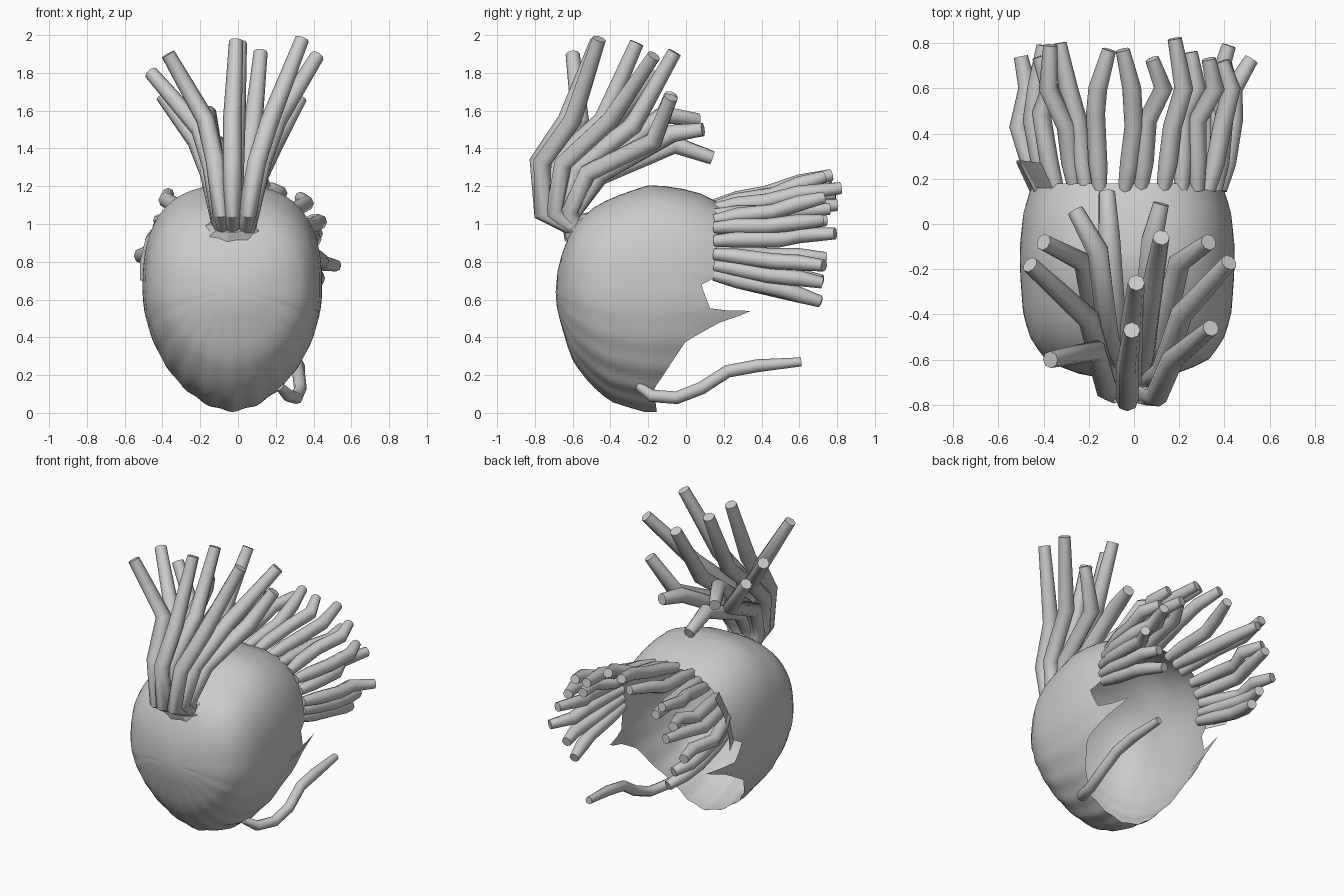
import bpy, math

if "Cube" in bpy.data.objects:
    bpy.data.objects.remove(bpy.data.objects["Cube"])

grey = bpy.data.materials.new("plain_grey")
grey.diffuse_color = (0.6, 0.6, 0.6, 1)
grey.use_nodes = True
grey.node_tree.nodes["Principled BSDF"].inputs["Base Color"].default_value = grey.diffuse_color
CX, CZ, FRONT = -0.03, 0.64, -0.69


def lerp_table(table, v):
    """Piecewise linear lookup; each row is (key, value, ...)."""
    if v <= table[0][0]:
        return table[0][1:]
    for a, b in zip(table, table[1:]):
        if v <= b[0]:
            f = (v - a[0]) / (b[0] - a[0])
            return tuple(p + (q - p) * f for p, q in zip(a[1:], b[1:]))
    return table[-1][1:]


def finish(obj, angle):
    bpy.ops.object.select_all(action='DESELECT')
    obj.select_set(True)
    bpy.context.view_layer.objects.active = obj
    if obj.type == 'CURVE':
        bpy.ops.object.convert(target='MESH')
        obj = bpy.context.object
    obj.data.materials.clear()
    obj.data.materials.append(grey)
    bpy.ops.object.shade_smooth_by_angle(angle=math.radians(angle))


def mesh_part(name, verts, faces, angle):
    me = bpy.data.meshes.new(name)
    me.from_pydata(verts, [], faces)
    obj = bpy.data.objects.new(name, me)
    bpy.context.collection.objects.link(obj)
    finish(obj, angle)


def strands(name, paths, radius, tip=0.75):
    """A bundle of round, bent tubes."""
    cu = bpy.data.curves.new(name, 'CURVE')
    cu.dimensions = '3D'
    cu.bevel_depth = radius
    cu.bevel_resolution = 2
    cu.use_fill_caps = True
    for path in paths:
        sp = cu.splines.new('POLY')
        sp.points.add(len(path) - 1)
        for i, (pt, co) in enumerate(zip(sp.points, path)):
            pt.co = (*co, 1)
            pt.radius = tip if i in (0, len(path) - 1) else 1
    obj = bpy.data.objects.new(name, cu)
    bpy.context.collection.objects.link(obj)
    finish(obj, 50)


# Open-backed shell: rings around the y axis (y, upper, lower, half width)
RINGS = [(-.69, 0, 0, 0), (-.66, .19, .17, .22), (-.6, .34, .36, .36),
         (-.5, .44, .49, .43), (-.4, .495, .575, .46), (-.2, .565, .635, .475),
         (-.1, .56, .625, .475), (.05, .535, .59, .46), (.2, .46, .52, .415),
         (.4, .35, .4, .37)]
RINGS = [(math.sqrt(r[0] - FRONT), *r[1:]) for r in RINGS]
# Ragged rear rim: (height, y)
RIM = [(0, -.15), (.15, -.17), (.38, 0), (.465, .2), (.495, .38), (.54, .13),
       (.68, .08), (.72, .15), (1.1, .18), (1.2, .18)]


def shell_point(a, y):
    up, low, wide = lerp_table(RINGS, math.sqrt(max(0, y - FRONT)))
    s, c = math.sin(a), math.cos(a)
    n = 2.65 if c > 0 else 1.8
    r = (abs(s) ** n + abs(c) ** n) ** (-1 / n)
    r *= 1 + 0.008 * math.cos(22 * a) * max(0, -c)      # shallow lower ribs
    return (CX + wide * s * r, y, CZ + (up if c > 0 else low) * c * r)


COLS, ROWS = 160, 14
verts, faces = [(CX, FRONT, CZ)], []
for i in range(COLS):
    a = 2 * math.pi * i / COLS
    rim = lerp_table(RIM, shell_point(a, 0)[2])[0]
    for j in range(1, ROWS + 1):
        verts.append(shell_point(a, FRONT + (rim - FRONT) * (j / ROWS) ** 1.7))
for i in range(COLS):
    p, q = 1 + i * ROWS, 1 + (i + 1) % COLS * ROWS
    faces.append((0, p, q))
    for j in range(ROWS - 1):
        faces.append((p + j, p + j + 1, q + j + 1, q + j))
mesh_part("shell", verts, faces, 50)

# Flared flap along the left rim
flap = [(-.36, .16, 1.02), (-.43, .16, .90), (-.45, .15, .78), (-.46, .14, .70),
        (-.41, .27, 1.03), (-.49, .28, .92), (-.52, .28, .80), (-.52, .27, .70)]
mesh_part("left_flap", flap, [(i, i + 1, i + 5, i + 4) for i in range(3)], 40)

# Jagged collar where the crest leaves the shell
N = 18
verts, faces = [], []
for k in range(N):
    a = 2 * math.pi * k / N
    for r, lift in ((.14 + .02 * (k % 2), 0), (.10, .05)):
        verts.append((CX + r * math.cos(a), -.57 + .45 * r * math.sin(a) - lift * .7,
                      .985 + .5 * r * math.sin(a) + lift * .4))
    b = 2 * ((k + 1) % N)
    faces.append((2 * k, b, b + 1, 2 * k + 1))
faces.append(tuple(range(1, 2 * N, 2)))
mesh_part("crest_collar", verts, faces, 20)

# Crest: tip, bend, belly (y, z), y of the knee
CREST = [((.34, -.46, 1.98), (.17, -.60, 1.55), (-.76, 1.33), -.76),
         ((-.37, -.60, 1.90), (-.17, -.56, 1.55), (-.73, 1.33), -.75),
         ((-.01, -.47, 1.97), (-.03, -.63, 1.55), (-.78, 1.33), -.76),
         ((.01, -.26, 1.96), (-.01, -.44, 1.55), (-.70, 1.32), -.71),
         ((.42, -.17, 1.89), (.21, -.40, 1.55), (-.65, 1.32), -.70),
         ((-.46, -.18, 1.80), (-.20, -.42, 1.50), (-.64, 1.31), -.69),
         ((.12, -.06, 1.91), (.08, -.28, 1.52), (-.58, 1.29), -.65),
         ((.33, -.08, 1.67), (.20, -.17, 1.44), (-.52, 1.27), -.62),
         ((-.40, -.08, 1.68), (-.22, -.17, 1.44), (-.52, 1.27), -.62),
         ((.12, .09, 1.50), (.08, -.07, 1.48), (-.46, 1.26), -.60),
         ((-.12, .14, 1.35), (-.11, -.06, 1.42), (-.46, 1.25), -.60),
         ((-.26, .06, 1.55), (-.16, -.12, 1.58), (-.50, 1.28), -.61)]
paths = []
for tip, bend, belly, knee in CREST:
    dx = bend[0] - CX
    paths.append([(CX + dx * .35, -.57, .96), (CX + dx * .4, knee, 1.06),
                  (CX + dx * .65, *belly), bend, tip])
strands("crest", paths, .05)

# Rear fringe: base x and z, two middle x positions, tip
FRINGE = [(-.04, 1.10, 0, -.01, (-.05, .77, 1.26)),
          (.03, 1.09, .06, .13, (.08, .73, 1.25)),
          (-.15, 1.09, -.17, -.16, (-.11, .77, 1.20)),
          (.13, 1.08, .17, .22, (.18, .82, 1.19)),
          (-.21, 1.06, -.25, -.29, (-.33, .80, 1.10)),
          (.21, 1.05, .22, .28, (.25, .76, 1.08)),
          (-.26, 1.03, -.30, -.38, (-.37, .79, 1.16)),
          (.28, 1.02, .28, .36, (.33, .73, 1.14)),
          (-.34, .98, -.41, -.37, (-.42, .74, 1.02)),
          (.33, .98, .39, .43, (.39, .72, 1.02)),
          (-.38, .91, -.45, -.43, (-.40, .79, .95)),
          (.36, .91, .40, .36, (.42, .79, .95)),
          (-.41, .86, -.51, -.47, (-.50, .74, .82)),
          (.38, .84, .44, .44, (.52, .73, .78)),
          (-.41, .79, -.45, -.45, (-.41, .72, .70)),
          (.38, .78, .41, .42, (.40, .72, .69)),
          (-.40, .73, -.42, -.40, (-.36, .71, .59)),
          (.37, .73, .38, .37, (.35, .71, .59))]
paths = []
for k, (bx, bz, mx, nx, tip) in enumerate(FRINGE):
    rise = tip[2] - bz
    paths.append([(bx, .15, bz), ((bx + mx) / 2, .27, bz + rise * .2),
                  (mx, .43 + .03 * (k % 3), bz + rise * .45 - .01),
                  (nx, .60, bz + rise * .75), tip])
strands("rear_fringe", paths, .042)

# Single trailing strand low on the right
strands("trailing_strand", [[(.22, -.25, .14), (.27, -.18, .09), (.31, -.05, .08),
                             (.33, .08, .13), (.32, .22, .22), (.32, .38, .25),
                             (.31, .61, .27)]], .034, .7)
